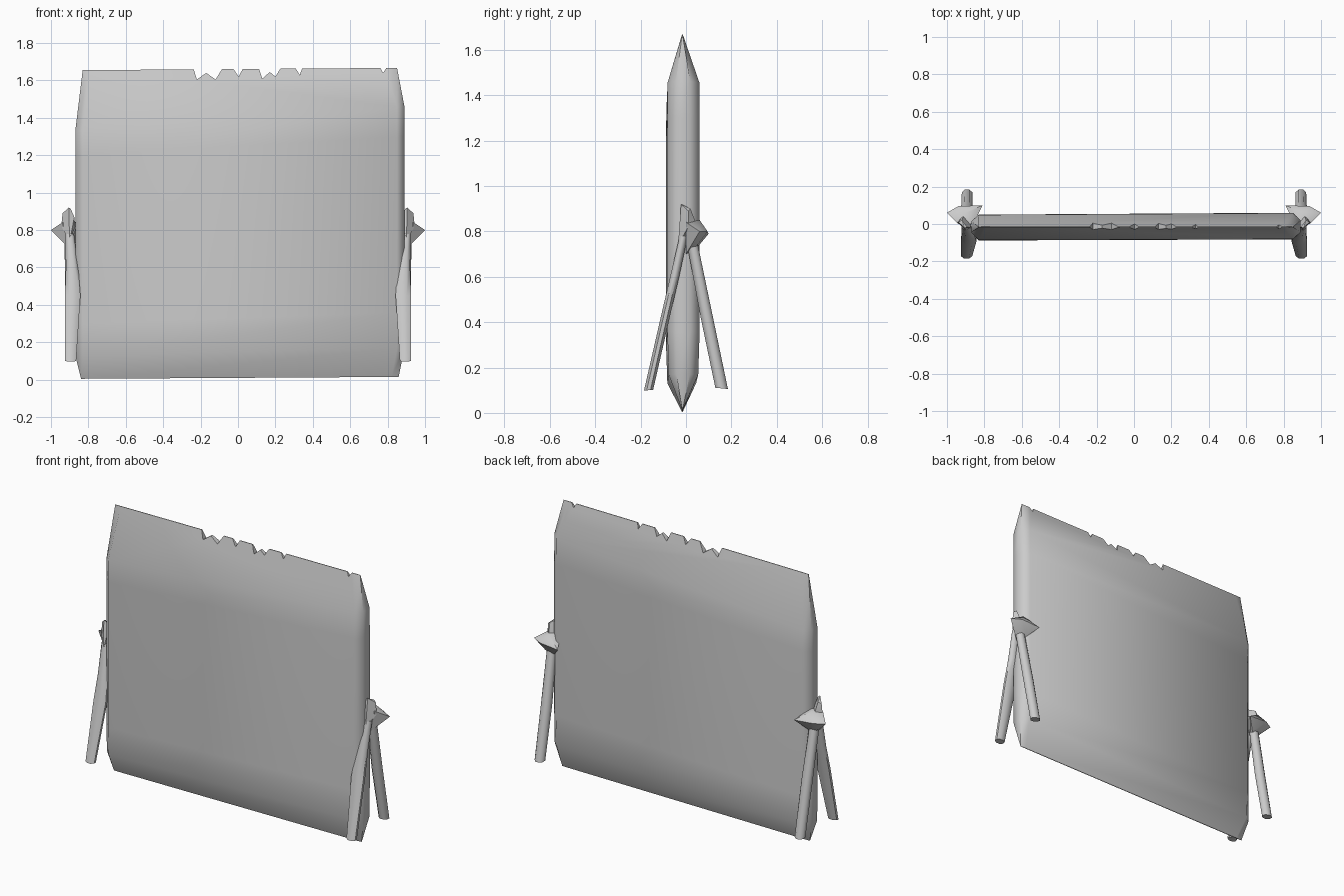
import bpy, bmesh, math
from mathutils import Vector

cube = bpy.data.objects.get("Cube")
if cube:
    bpy.data.objects.remove(cube, do_unlink=True)

grey = bpy.data.materials.new("plain grey")
grey.use_nodes = True
colour = (0.6, 0.6, 0.6, 1)
grey.diffuse_color = colour
grey.node_tree.nodes["Principled BSDF"].inputs["Base Color"].default_value = colour


def finish(name, bm, angle=60):
    bmesh.ops.recalc_face_normals(bm, faces=bm.faces)
    mesh = bpy.data.meshes.new(name)
    bm.to_mesh(mesh)
    bm.free()
    mesh.materials.append(grey)
    ob = bpy.data.objects.new(name, mesh)
    bpy.context.collection.objects.link(ob)
    smooth(ob, angle)
    return ob


def smooth(ob, angle):
    bpy.ops.object.select_all(action="DESELECT")
    ob.select_set(True)
    bpy.context.view_layer.objects.active = ob
    bpy.ops.object.shade_smooth_by_angle(angle=math.radians(angle))


def loft(name, rings, angle=60):
    """Skin a stack of closed rings and cap both ends."""
    bm = bmesh.new()
    loops = [[bm.verts.new(p) for p in ring] for ring in rings]
    n = len(loops[0])
    for a, b in zip(loops, loops[1:]):
        for i in range(n):
            j = (i + 1) % n
            bm.faces.new((a[i], a[j], b[j], b[i]))
    bm.faces.new(loops[0])
    bm.faces.new(loops[-1])
    return finish(name, bm, angle)


# Slab: one rounded outline, pinched to an edge at the bottom and top
outline = [(-.83, -.088), (.85, -.082), (.89, -.045), (.89, .02),
           (.85, .06), (-.83, .05), (-.87, .015), (-.87, -.045)]
# height at right end, height at left end, thickness factor, width factor
levels = [(.005, .015, .03, .965), (.13, .17, .92, 1), (.3, .36, 1, 1),
          (1.2, 1.3, 1, 1), (1.33, 1.46, .98, 1), (1.655, 1.667, .03, .955)]


def slab_ring(z_right, z_left, thick, wide):
    ring = []
    for x, y in outline:
        t = (x + .87) / 1.76
        ring.append((.01 + (x - .01) * wide, -.016 + (y + .016) * thick,
                     z_right + (z_left - z_right) * t))
    return ring


slab = loft("slab", [slab_ring(*level) for level in levels])

# Chips along the top edge, cut by V-shaped prisms
chips = [[(-.24, 1.67), (-.22, 1.605), (-.17, 1.64), (-.12, 1.605), (-.08, 1.67)],
         [(-.03, 1.67), (.003, 1.62), (.03, 1.67)],
         [(.11, 1.67), (.13, 1.61), (.17, 1.645), (.2, 1.62), (.23, 1.67)],
         [(.305, 1.67), (.33, 1.63), (.345, 1.67)],
         [(.76, 1.67), (.775, 1.64), (.795, 1.67)]]
for chip in chips:
    shape = chip + [(chip[-1][0], 1.8), (chip[0][0], 1.8)]
    cutter = loft("chip_cutter", [[(x, y, z) for x, z in shape] for y in (-.3, .3)])
    cutter.hide_render = True
    bpy.context.view_layer.objects.active = slab
    cut = slab.modifiers.new("chip", "BOOLEAN")
    cut.operation = "DIFFERENCE"
    cut.solver = "EXACT"
    cut.object = cutter
    bpy.ops.object.modifier_apply(modifier=cut.name)
    bpy.data.objects.remove(cutter, do_unlink=True)
smooth(slab, 50)


def leg(name, side, stations):
    """Eight-sided rod through stations of x, y, z, x radius, y radius."""
    rings = []
    for x, y, z, rx, ry in stations:
        rings.append([(side * (x + rx * math.cos(a)), y + ry * math.sin(a),
                       z - .1 * ry * math.sin(a) * (1 if y > 0 else -1))
                      for a in (math.tau * (k + .5) / 8 for k in range(8))])
    return loft(name, rings)


def hull(name, side, points):
    bm = bmesh.new()
    for x, y, z in points:
        bm.verts.new((side * x, y, z))
    bmesh.ops.convex_hull(bm, input=bm.verts)
    return finish(name, bm, 40)


# Mirrored brackets: barbed head, upright nub and two splayed legs
for label, side in (("right", -1), ("left", 1)):
    leg(label + "_front_leg", side,
        [(.895, -.165, .1, .032, .022), (.884, -.085, .45, .045, .022),
         (.887, -.05, .6, .036, .022), (.9, -.01, .78, .025, .02)])
    leg(label + "_back_leg", side,
        [(.892, .157, .108, .031, .03), (.893, .092, .42, .033, .03),
         (.9, .025, .76, .03, .026)])
    hull(label + "_barb", side,
         [(1, .06, .8), (.81, .1, .79), (.94, .095, .8), (.94, .0, .84),
          (.86, .0, .84), (.9, .06, .85), (.93, .05, .74), (.87, .05, .73),
          (.9, .0, .7)])
    hull(label + "_nub", side,
         [(.905, -.022, .92), (.895, -.015, .915), (.938, .01, .89), (.92, .02, .9),
          (.945, .01, .82), (.87, .0, .82), (.91, .05, .82), (.9, -.035, .74),
          (.875, -.02, .87)])
